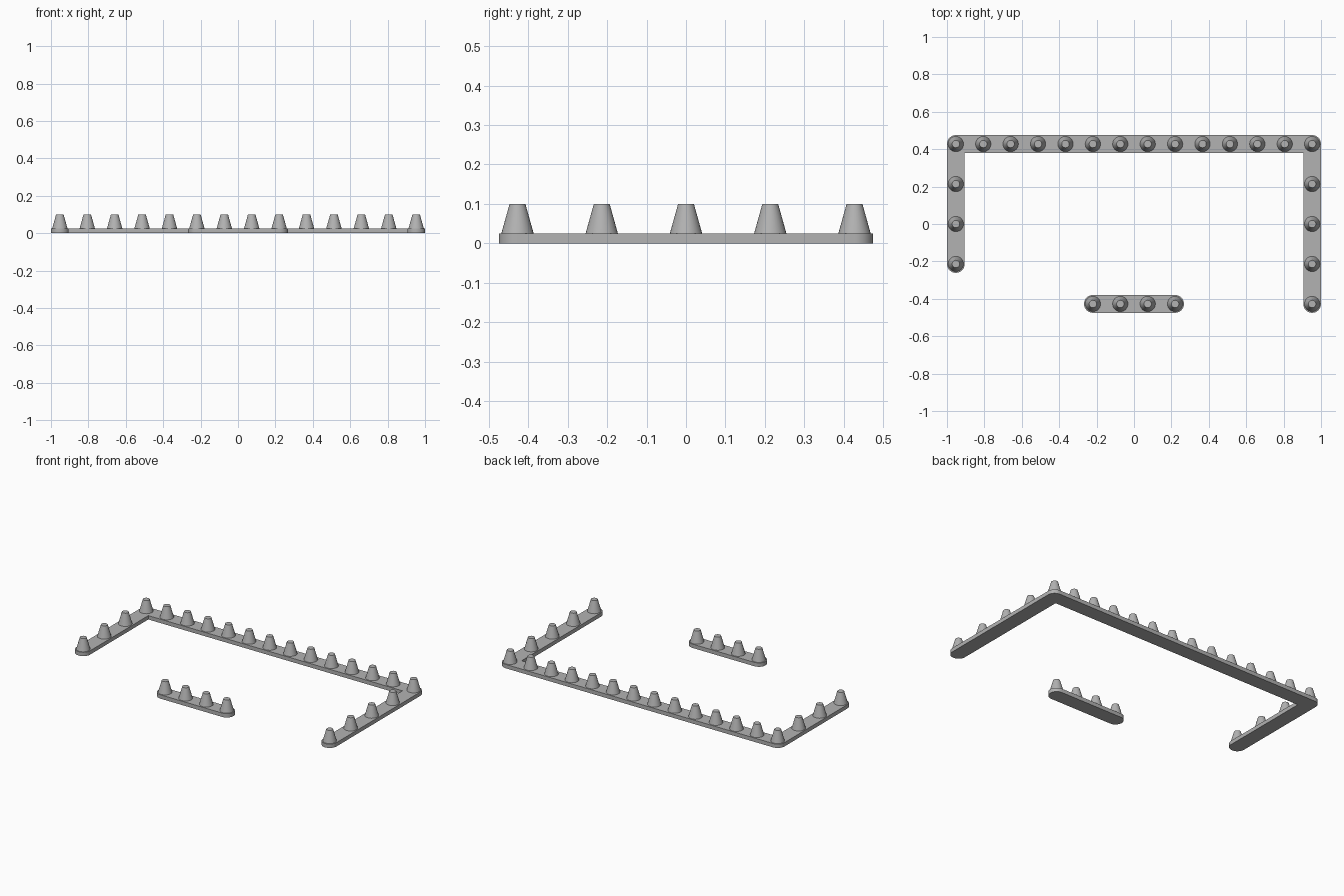
import bpy, bmesh, math

if "Cube" in bpy.data.objects:
    bpy.data.objects.remove(bpy.data.objects["Cube"])

R = 0.0475                 # half width of the strips
H = 0.025                  # strip thickness
TOP = 0.1                  # stud tip height
X, Y = 1 - R, 0.475 - R    # outer stud rows
DX, DY = 2 * X / 13, Y / 2 # stud spacing

grey = bpy.data.materials.new("grey")
grey.diffuse_color = (0.45, 0.45, 0.45, 1)
grey.use_nodes = True
grey.node_tree.nodes["Principled BSDF"].inputs["Base Color"].default_value = grey.diffuse_color


def finish(name, bm):
    bmesh.ops.recalc_face_normals(bm, faces=bm.faces)
    me = bpy.data.meshes.new(name)
    bm.to_mesh(me)
    bm.free()
    ob = bpy.data.objects.new(name, me)
    bpy.context.collection.objects.link(ob)
    me.materials.append(grey)
    bpy.ops.object.select_all(action='DESELECT')
    ob.select_set(True)
    bpy.context.view_layer.objects.active = ob
    bpy.ops.object.shade_smooth_by_angle(angle=math.radians(30))
    return ob


def arc(cx, cy, start, end, n=16):
    steps = [math.radians(start + (end - start) * i / n) for i in range(n + 1)]
    return [(cx + R * math.cos(a), cy + R * math.sin(a)) for a in steps]


def slab(name, outline):
    bm = bmesh.new()
    face = bm.faces.new([bm.verts.new((x, y, 0)) for x, y in outline])
    ext = bmesh.ops.extrude_face_region(bm, geom=[face])
    verts = [v for v in ext["geom"] if isinstance(v, bmesh.types.BMVert)]
    bmesh.ops.translate(bm, verts=verts, vec=(0, 0, H))
    return finish(name, bm)


def stud(name, x, y):
    bm = bmesh.new()
    bmesh.ops.create_cone(bm, cap_ends=True, segments=32, radius1=0.041,
                          radius2=0.02, depth=TOP - H)
    bmesh.ops.translate(bm, verts=bm.verts, vec=(0, 0, (TOP + H) / 2))
    finish(name, bm).location = (x, y, 0)


# U-shaped strip: short left arm, long right arm, rounded ends and corners
slab("u_strip",
     arc(X, Y, 0, 90) + arc(-X, Y, 90, 180) + arc(-X, -DY, 180, 360)
     + [(-X + R, Y - R), (X - R, Y - R)] + arc(X, -Y, 180, 360))

# Separate short strip at the front
slab("front_strip", arc(1.5 * DX, -Y, -90, 90) + arc(-1.5 * DX, -Y, 90, 270))

# Tapered studs
for i in range(14):
    stud("back_stud", -X + i * DX, Y)
for i in range(1, 5):
    stud("right_stud", X, Y - i * DY)
    if i < 4:
        stud("left_stud", -X, Y - i * DY)
    stud("front_stud", (i - 2.5) * DX, -Y)
